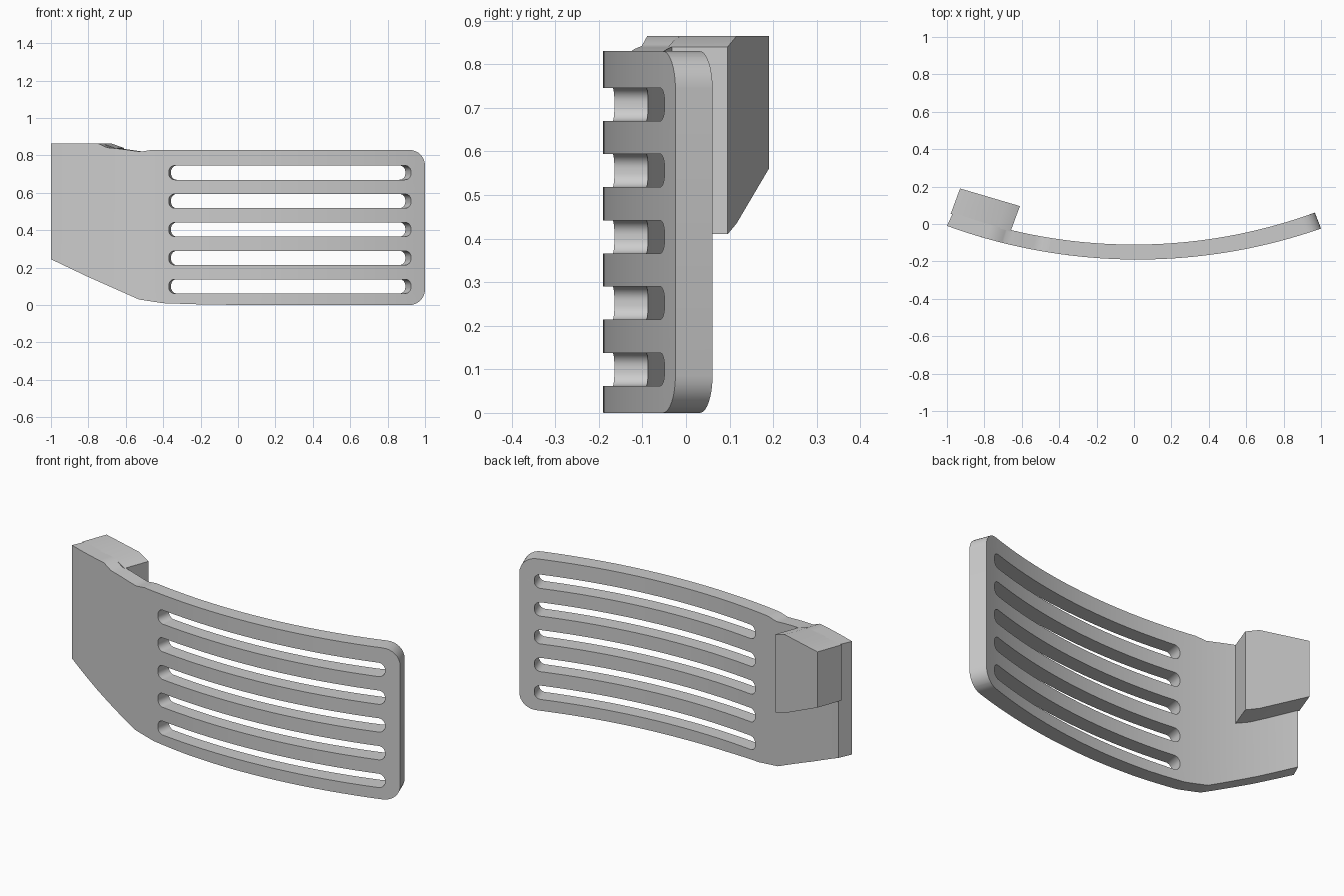
import bpy, bmesh, math
from mathutils import Vector

if "Cube" in bpy.data.objects:
    bpy.data.objects.remove(bpy.data.objects["Cube"], do_unlink=True)

grey = bpy.data.materials.new("plain grey")
grey.use_nodes = True
colour = (0.6, 0.6, 0.6, 1)
grey.diffuse_color = colour
grey.node_tree.nodes["Principled BSDF"].inputs["Base Color"].default_value = colour


def finish(bm, name):
    bmesh.ops.recalc_face_normals(bm, faces=bm.faces)
    mesh = bpy.data.meshes.new(name)
    bm.to_mesh(mesh)
    bm.free()
    ob = bpy.data.objects.new(name, mesh)
    bpy.context.collection.objects.link(ob)
    mesh.materials.append(grey)
    bpy.ops.object.select_all(action="DESELECT")
    ob.select_set(True)
    bpy.context.view_layer.objects.active = ob
    bpy.ops.object.shade_smooth_by_angle(angle=math.radians(25))
    return ob


def corner(cx, cz, r, start, steps=8):
    """Quarter circle of profile points, anticlockwise from start degrees."""
    angles = [math.radians(start + 90 * i / steps) for i in range(steps + 1)]
    return [(cx + r * math.cos(a), cz + r * math.sin(a)) for a in angles]


def rounded_slot(x0, x1, z0, z1, r):
    return (corner(x0 + r, z0 + r, r, 180) + corner(x1 - r, z0 + r, r, 270)
            + corner(x1 - r, z1 - r, r, 0) + corner(x0 + r, z1 - r, r, 90))


def add_loop(bm, points):
    vs = [bm.verts.new((x, 0, z)) for x, z in points]
    for a, b in zip(vs, vs[1:] + vs[:1]):
        bm.edges.new((a, b))


def arc_y(x, centre, radius, front):
    return front + radius - math.sqrt(radius ** 2 - (x - centre) ** 2)


# Slotted panel: flat outline with holes, cut into strips, then bent to an arc
outline = [(-1, 0.245), (-0.8, 0.15), (-0.53, 0.03), (-0.4, 0.01), (-0.18, 0.003), (0.1, 0)]
outline += corner(0.915, 0.085, 0.085, 270) + corner(0.915, 0.745, 0.085, 0)
outline += [(-0.46, 0.83), (-0.52, 0.82), (-0.63, 0.835), (-0.7, 0.842), (-0.75, 0.865), (-1, 0.865)]
bm = bmesh.new()
add_loop(bm, outline)
for i in range(5):
    z = 0.1 + 0.152 * i
    add_loop(bm, rounded_slot(-0.37, 0.925, z - 0.038, z + 0.038, 0.032))
bmesh.ops.triangle_fill(bm, use_beauty=True, edges=bm.edges[:], normal=(0, -1, 0))
for i in range(1, 48):
    bmesh.ops.bisect_plane(bm, geom=bm.verts[:] + bm.edges[:] + bm.faces[:], dist=1e-5,
                           plane_co=(-1 + i / 24, 0, 0), plane_no=(1, 0, 0))
front = list(bm.verts)
made = bmesh.ops.extrude_face_region(bm, geom=bm.faces[:], use_keep_orig=True)["geom"]
back = [g for g in made if isinstance(g, bmesh.types.BMVert)]
for v in front:
    v.co.y = arc_y(v.co.x, 0.02, 2.98, -0.19)
for v in back:
    v.co.x *= 0.967
    v.co.y = arc_y(v.co.x, 0, 2.82, -0.11)
finish(bm, "slotted_panel")

# Mounting block: chamfered profile on the slanted rear plane, extruded forwards
profile = [(-0.93, 0.56), (-0.68, 0.435), (-0.61, 0.41), (-0.61, 0.84), (-0.68, 0.865), (-0.93, 0.865)]
bm = bmesh.new()
rear = [bm.verts.new((x, 0.19 - 0.295 * (x + 0.93), z)) for x, z in profile]
face = bm.faces.new(rear)
made = bmesh.ops.extrude_face_region(bm, geom=[face], use_keep_orig=True)["geom"]
depth = Vector((-0.346, -0.938, 0)) * 0.145
bmesh.ops.translate(bm, vec=depth, verts=[g for g in made if isinstance(g, bmesh.types.BMVert)])
finish(bm, "mounting_block")
